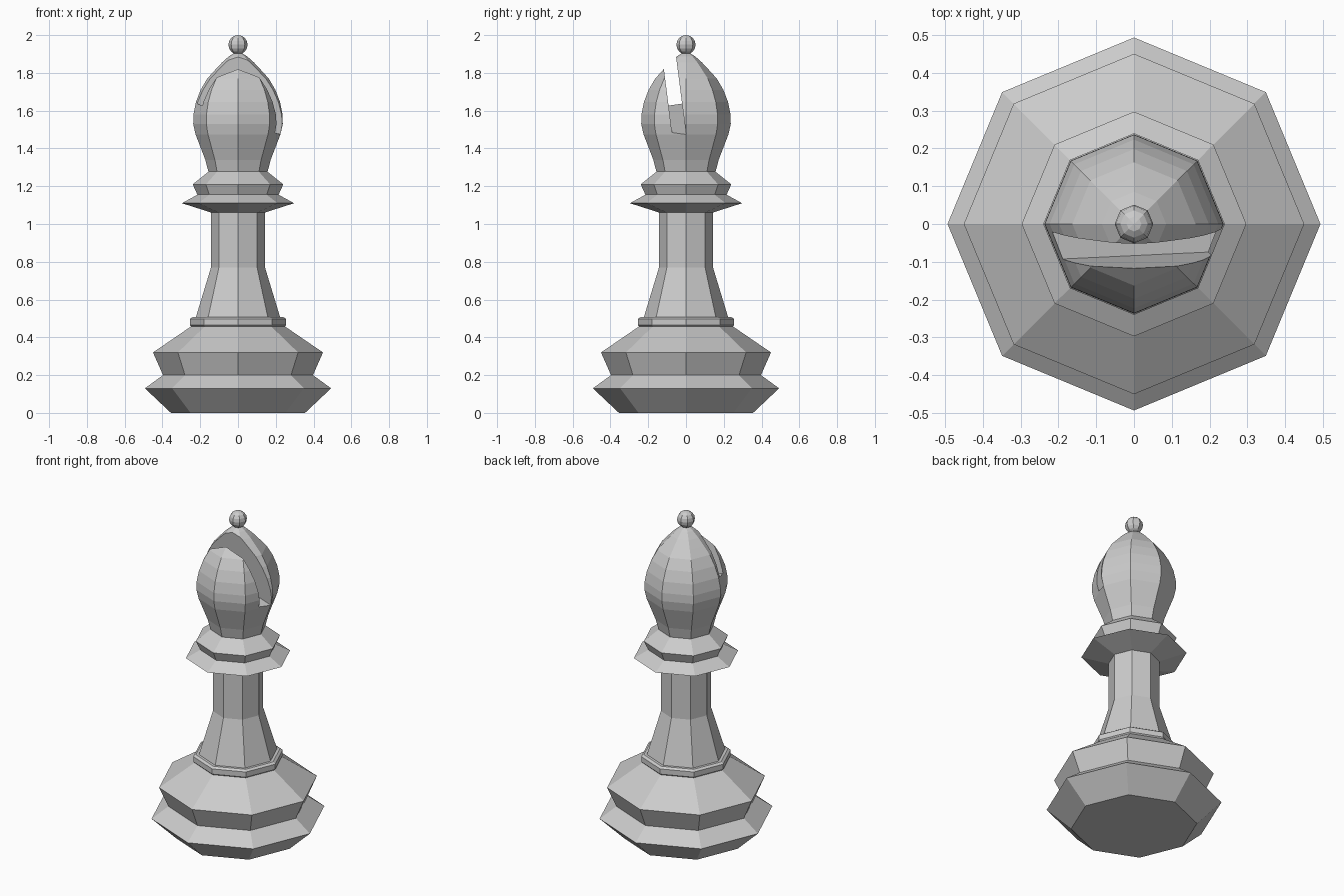
import bpy, bmesh
from math import cos, sin, tau

if "Cube" in bpy.data.objects:
    bpy.data.objects.remove(bpy.data.objects["Cube"])

SIDES = 8


def finish(name, bm):
    bmesh.ops.recalc_face_normals(bm, faces=bm.faces)
    mesh = bpy.data.meshes.new(name)
    bm.to_mesh(mesh)
    bm.free()
    obj = bpy.data.objects.new(name, mesh)
    bpy.context.collection.objects.link(obj)
    return obj


def lathe(name, profile):
    """Closed eight-sided turning from (radius, height) points."""
    bm = bmesh.new()
    rings = [[bm.verts.new((r * cos(tau * i / SIDES), r * sin(tau * i / SIDES), z))
              for i in range(SIDES)] for r, z in profile]
    for low, high in zip(rings, rings[1:]):
        for i in range(SIDES):
            j = (i + 1) % SIDES
            bm.faces.new((low[i], low[j], high[j], high[i]))
    bm.faces.new(rings[0][::-1])
    bm.faces.new(rings[-1])
    return finish(name, bm)


# Stepped base, ring and flared column
lathe("base", [(0.355, 0), (0.493, 0.13), (0.397, 0.20), (0.45, 0.32), (0.235, 0.467)])
lathe("base_ring", [(0.245, 0.455), (0.255, 0.465), (0.255, 0.497), (0.24, 0.507)])
lathe("column", [(0.225, 0.50), (0.143, 0.77), (0.143, 1.07)])

# Collar disc and upper collar
lathe("collar", [(0.14, 1.06), (0.297, 1.11), (0.215, 1.155),
                 (0.24, 1.21), (0.155, 1.278)])

# Bulbous head
head = lathe("head", [(0.155, 1.27), (0.173, 1.34), (0.20, 1.41), (0.225, 1.475),
                      (0.237, 1.53), (0.236, 1.58), (0.223, 1.645), (0.198, 1.71),
                      (0.163, 1.77), (0.122, 1.815), (0.085, 1.855),
                      (0.048, 1.888), (0.02, 1.905)])

# Leaning slot with a sloping floor, cut into the head
bm = bmesh.new()
bmesh.ops.create_cube(bm, size=1)
for v in bm.verts:
    x = 0.8 * v.co.x
    z = 2.2 if v.co.z > 0 else 1.557 - 0.37 * x
    wall = 0.0 if v.co.y > 0 else -0.073
    v.co = (x, wall - 0.128 * (z - 1.475), z)
cutter = finish("slot_cutter", bm)
cutter.hide_render = True
cutter.hide_viewport = True
cut = head.modifiers.new("slot", 'BOOLEAN')
cut.operation = 'DIFFERENCE'
cut.solver = 'EXACT'
cut.object = cutter

# Ball on top
bm = bmesh.new()
bmesh.ops.create_uvsphere(bm, u_segments=8, v_segments=8, radius=0.051)
bmesh.ops.translate(bm, verts=bm.verts, vec=(0, 0, 1.949))
finish("top_ball", bm)
